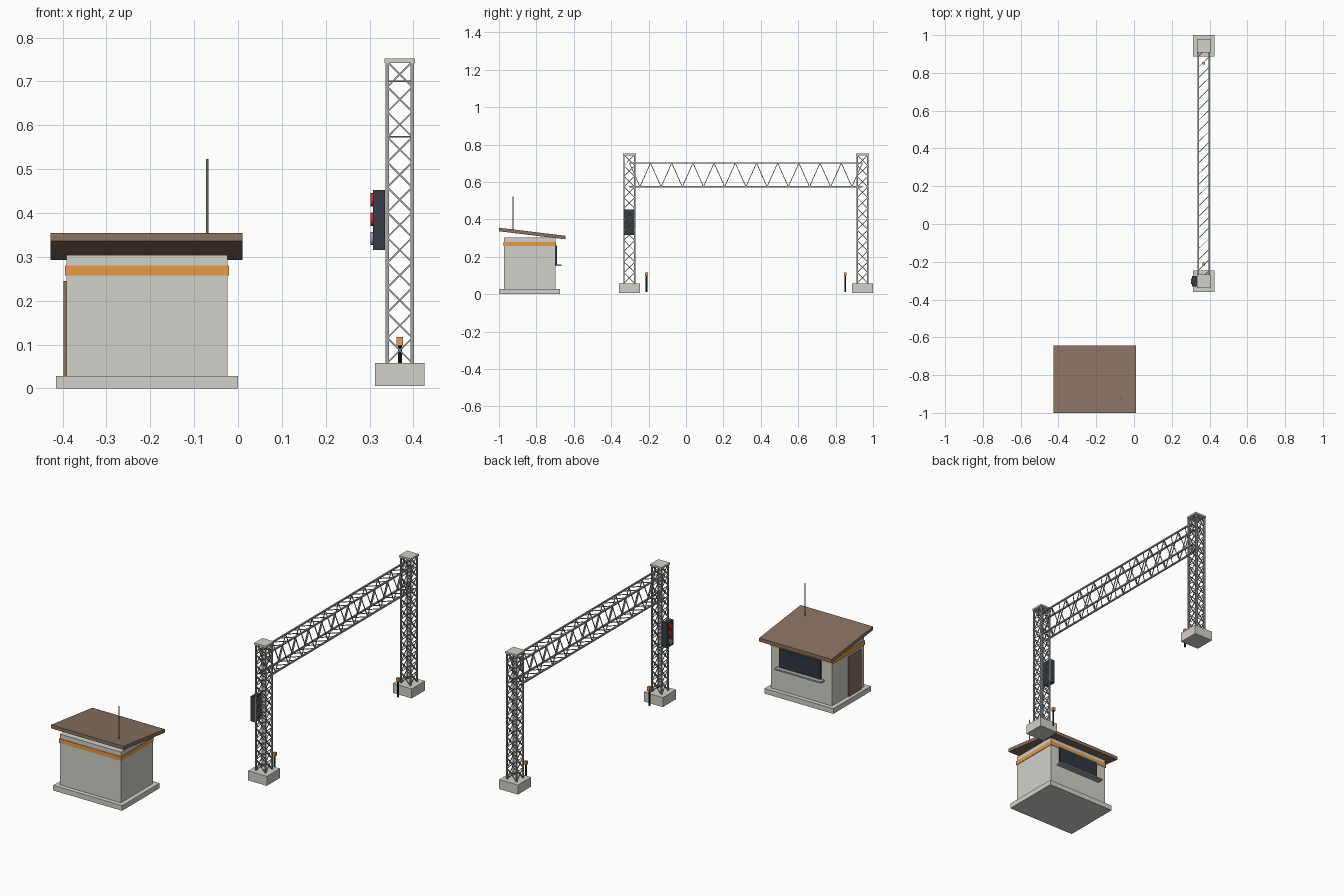
import bpy, bmesh, math
from mathutils import Vector, Matrix

if "Cube" in bpy.data.objects:
    bpy.data.objects.remove(bpy.data.objects["Cube"])


def mat(name, r, g, b):
    lin = lambda c: ((c / 255 + 0.055) / 1.055) ** 2.4 if c > 10 else c / 255 / 12.92
    m = bpy.data.materials.new(name)
    m.diffuse_color = (lin(r), lin(g), lin(b), 1)
    m.use_nodes = True
    m.node_tree.nodes["Principled BSDF"].inputs["Base Color"].default_value = m.diffuse_color
    return m


CONCRETE = mat("concrete", 210, 209, 202)
BROWN = mat("brown", 138, 114, 98)
ORANGE = mat("orange", 235, 157, 72)
STEEL = mat("steel", 165, 166, 167)
GLASS = mat("dark_glass", 46, 55, 62)
HOUSING = mat("signal_grey", 56, 63, 71)
BLACK = mat("black", 32, 32, 34)
RED = mat("red", 238, 36, 40)
PALE = mat("pale_lamp", 140, 160, 165)


def finish(bm, name, m):
    me = bpy.data.meshes.new(name)
    bmesh.ops.recalc_face_normals(bm, faces=bm.faces)
    bm.to_mesh(me)
    bm.free()
    me.materials.append(m)
    ob = bpy.data.objects.new(name, me)
    bpy.context.collection.objects.link(ob)
    return ob


def box(name, x, y, z, m):
    """Box from (min, max) ranges."""
    bm = bmesh.new()
    size = [r[1] - r[0] for r in (x, y, z)]
    mid = [(r[1] + r[0]) / 2 for r in (x, y, z)]
    bmesh.ops.create_cube(bm, size=1, matrix=Matrix.Translation(mid) @ Matrix.Diagonal((*size, 1)))
    return finish(bm, name, m)


def bar(bm, a, b, r, sides=4):
    """Straight bar between two points."""
    a, b = Vector(a), Vector(b)
    d = b - a
    rot = d.to_track_quat('Z', 'Y').to_matrix().to_4x4()
    turn = Matrix.Rotation(math.pi / sides, 4, 'Z')
    bmesh.ops.create_cone(bm, cap_ends=True, segments=sides, radius1=r, radius2=r, depth=d.length,
                          matrix=Matrix.Translation((a + b) / 2) @ rot @ turn)


def rod(name, a, b, r, sides, m):
    bm = bmesh.new()
    bar(bm, a, b, r, sides)
    ob = finish(bm, name, m)
    if sides > 6:
        bpy.context.view_layer.objects.active = ob
        ob.select_set(True)
        bpy.ops.object.shade_smooth_by_angle()
        ob.select_set(False)
    return ob


# --- Hut ---
box("hut_floor_slab", (-0.415, 0.0), (-0.997, -0.675), (0, 0.028), CONCRETE)
box("hut_walls", (-0.391, -0.024), (-0.973, -0.698), (0.028, 0.304), CONCRETE)
box("hut_stripe", (-0.395, -0.021), (-0.976, -0.695), (0.257, 0.280), ORANGE)
box("hut_door", (-0.398, -0.390), (-0.941, -0.836), (0.028, 0.245), BROWN)
box("hut_window", (-0.328, -0.078), (-0.70, -0.690), (0.157, 0.260), GLASS)
box("window_sill", (-0.346, -0.066), (-0.70, -0.665), (0.150, 0.158), STEEL)
rod("antenna", (-0.070, -0.925, 0.335), (-0.070, -0.925, 0.523), 0.003, 8, STEEL)

# sloping roof: shear a flat box along y
roof = box("hut_roof", (-0.427, 0.010), (-1.0, -0.643), (0.336, 0.355), BROWN)
for v in roof.data.vertices:
    v.co.z -= (v.co.y + 1.0) * 0.043 / 0.357

# --- Gantry ---
CX, H = 0.369, 0.0285
Y0, Y1 = -0.303, 0.9435
Z0, Z1, PANELS = 0.058, 0.745, 12

for side, cy in (("front", Y0), ("back", Y1)):
    box(side + "_footing", (CX - 0.0565, CX + 0.0565), (cy - 0.0565, cy + 0.0565), (0.006, 0.058), CONCRETE)
    box(side + "_column_cap", (CX - 0.035, CX + 0.035), (cy - 0.035, cy + 0.035), (0.742, 0.752), CONCRETE)
    # lattice column: four chords with crossed braces on every face
    bm = bmesh.new()
    corners = [(CX + i * H, cy + j * H) for i, j in ((-1, -1), (1, -1), (1, 1), (-1, 1))]
    step = (Z1 - Z0) / PANELS
    for k in range(4):
        a, b = corners[k], corners[(k + 1) % 4]
        bar(bm, (*a, Z0 - 0.005), (*a, Z1), 0.0054)
        for p in range(PANELS):
            lo, hi = Z0 + p * step, Z0 + (p + 1) * step
            bar(bm, (*a, lo), (*b, hi), 0.0026)
            bar(bm, (*b, lo), (*a, hi), 0.0026)
    finish(bm, side + "_lattice_column", STEEL)

# lattice beam: four chords, zigzag sides, single diagonals above and below
bm = bmesh.new()
ZB, ZT, N = 0.574, 0.701, 22
xs = (CX - H, CX + H)
ys = [Y0 + (Y1 - Y0) * i / N for i in range(N + 1)]
for x in xs:
    for z in (ZB, ZT):
        bar(bm, (x, Y0, z), (x, Y1, z), 0.0054)
for i in range(N):
    z1, z2 = (ZT, ZB) if i % 2 == 0 else (ZB, ZT)
    for x in xs:
        bar(bm, (x, ys[i], z1), (x, ys[i + 1], z2), 0.0026)
    for z in (ZB, ZT):
        bar(bm, (xs[0], ys[i], z), (xs[1], ys[i + 1], z), 0.0024)
finish(bm, "lattice_beam", STEEL)

# --- Signal head on the front column ---
box("signal_housing", (0.308, 0.335), (Y0 - 0.028, Y0 + 0.028), (0.316, 0.452), HOUSING)
for name, z, m in (("upper", 0.430, RED), ("middle", 0.386, RED), ("lower", 0.342, PALE)):
    rod(name + "_lamp", (0.310, Y0, z), (0.302, Y0, z), 0.0155, 16, m)

# --- Marker posts inside the columns ---
for name, y in (("front", -0.211), ("back", 0.851)):
    rod(name + "_marker_post", (CX, y, 0.012), (CX, y, 0.10), 0.005, 8, BLACK)
    box(name + "_marker_head", (CX - 0.0075, CX + 0.0075), (y - 0.0075, y + 0.0075), (0.098, 0.117), ORANGE)
